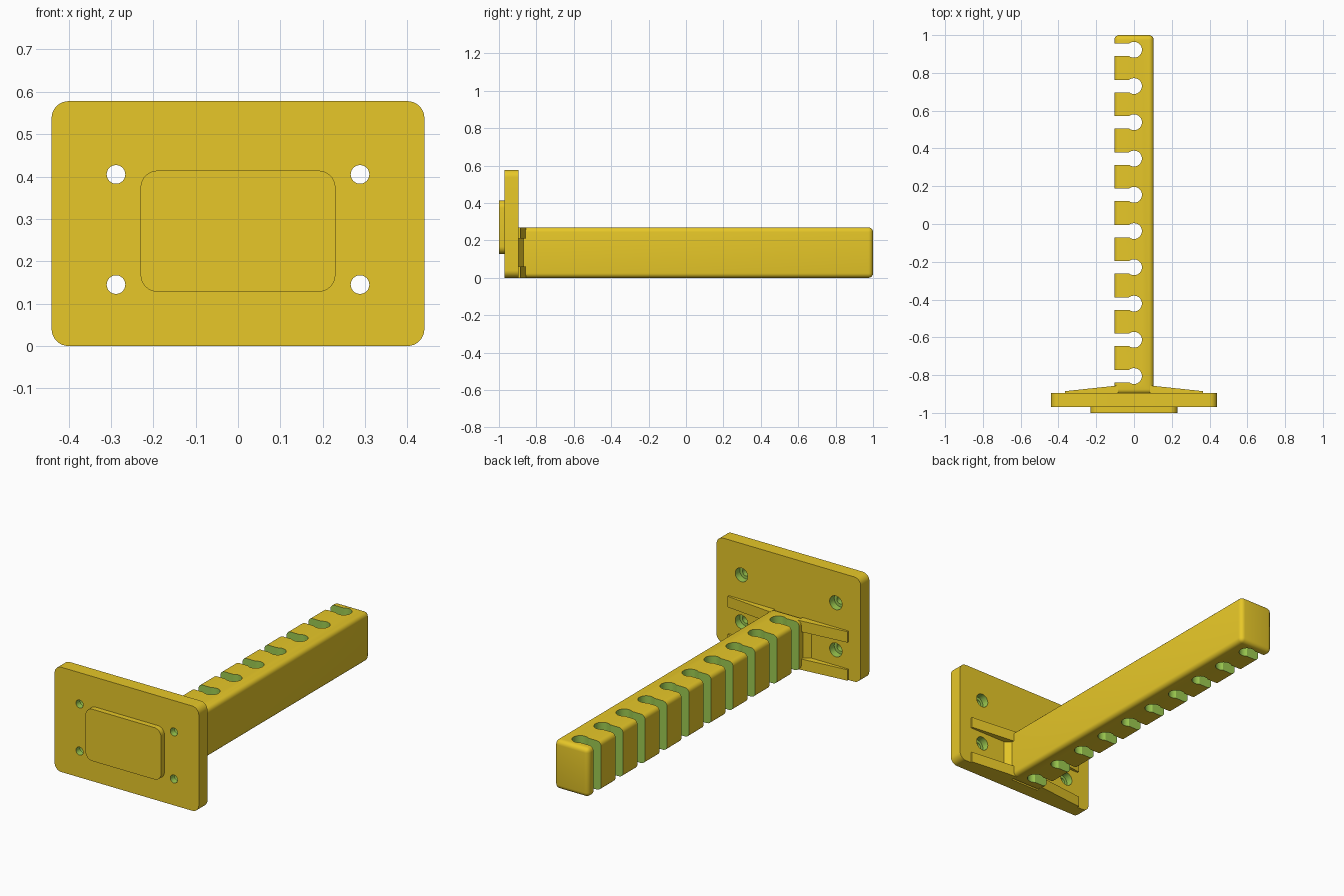
import bpy, bmesh, math
from mathutils import Vector

if "Cube" in bpy.data.objects:
    bpy.data.objects.remove(bpy.data.objects["Cube"])


def material(name, rgb):
    m = bpy.data.materials.new(name)
    lin = [((c / 255 + 0.055) / 1.055) ** 2.4 for c in rgb]
    m.diffuse_color = (*lin, 1)
    m.use_nodes = True
    m.node_tree.nodes["Principled BSDF"].inputs["Base Color"].default_value = m.diffuse_color
    return m


YELLOW = material("golden yellow", (249, 215, 44))
GREEN = material("leaf green", (157, 203, 81))


def prism(name, pts, axis, a, b, mat=0):
    """Extrude a 2D outline along y (points are x, z) or z (points are x, y)."""
    bm = bmesh.new()

    def place(p, d):
        return Vector((p[0], d, p[1])) if axis == "y" else Vector((p[0], p[1], d))
    lo = [bm.verts.new(place(p, a)) for p in pts]
    hi = [bm.verts.new(place(p, b)) for p in pts]
    n = len(pts)
    bm.faces.new(lo)
    bm.faces.new(hi[::-1])
    for i in range(n):
        j = (i + 1) % n
        bm.faces.new((lo[j], lo[i], hi[i], hi[j]))
    bmesh.ops.recalc_face_normals(bm, faces=bm.faces)
    for f in bm.faces:
        f.material_index = mat
    me = bpy.data.meshes.new(name)
    bm.to_mesh(me)
    bm.free()
    me.materials.append(YELLOW)
    me.materials.append(GREEN)
    ob = bpy.data.objects.new(name, me)
    bpy.context.collection.objects.link(ob)
    return ob


def arc(cx, cy, r, a0, a1, n):
    return [(cx + r * math.cos(math.radians(a0 + (a1 - a0) * i / n)),
             cy + r * math.sin(math.radians(a0 + (a1 - a0) * i / n))) for i in range(n + 1)]


def rounded_rect(x0, x1, y0, y1, r, n=8):
    return (arc(x1 - r, y1 - r, r, 0, 90, n) + arc(x0 + r, y1 - r, r, 90, 180, n)
            + arc(x0 + r, y0 + r, r, 180, 270, n) + arc(x1 - r, y0 + r, r, 270, 360, n))


def circle(cx, cy, r, n=32):
    return arc(cx, cy, r, 0, 360, n)[:-1]


def apply_mod(ob, mod):
    bpy.ops.object.select_all(action="DESELECT")
    ob.select_set(True)
    bpy.context.view_layer.objects.active = ob
    bpy.ops.object.modifier_apply(modifier=mod.name)


def cut(ob, cutter):
    cutter.hide_render = True
    mod = ob.modifiers.new("cut", "BOOLEAN")
    mod.operation = "DIFFERENCE"
    mod.solver = "EXACT"
    mod.object = cutter
    apply_mod(ob, mod)
    bpy.data.objects.remove(cutter)


def smooth(ob):
    bpy.ops.object.select_all(action="DESELECT")
    ob.select_set(True)
    bpy.context.view_layer.objects.active = ob
    bpy.ops.object.shade_smooth_by_angle(angle=math.radians(30))


# Mounting plate with four counterbored screw holes
plate = prism("mounting_plate", rounded_rect(-0.44, 0.44, 0, 0.578, 0.04), "y", -0.97, -0.895)
for x in (-0.288, 0.288):
    for z in (0.145, 0.405):
        cut(plate, prism("screw_hole", circle(x, z, 0.022), "y", -1.1, -0.8, 1))
        cut(plate, prism("counterbore", circle(x, z, 0.038), "y", -0.935, -0.8, 1))
smooth(plate)

# Raised pad on the front
smooth(prism("front_pad", rounded_rect(-0.23, 0.23, 0.128, 0.414, 0.04), "y", -1.0, -0.97))

# Long arm with rounded edges
arm = prism("arm", [(-0.104, 0), (0.104, 0), (0.104, 0.27), (-0.104, 0.27)], "y", -0.9, 1.0)
bev = arm.modifiers.new("round", "BEVEL")
bev.width, bev.segments = 0.025, 5
apply_mod(arm, bev)

# Row of keyhole slots open to the left
R, H = 0.042, 0.033
a = 180 - math.degrees(math.asin(H / R))
for i in range(10):
    y = -0.805 + i * 0.1919
    keyhole = arc(0, y, R, -a, a, 24) + [(-0.2, y + H), (-0.2, y - H)]
    cut(arm, prism("slot", keyhole, "z", -0.1, 0.4, 1))
smooth(arm)

# Tapered ribs between arm and plate
for side, s in (("left", -1), ("right", 1)):
    outline = [(s * 0.365, -0.896), (s * 0.365, -0.885), (s * 0.085, -0.855), (s * 0.085, -0.896)]
    prism("lower_rib_" + side, outline, "z", 0.0, 0.06)
    prism("upper_rib_" + side, outline, "z", 0.21, 0.27)
    # Small wedge at the arm root
    prism("root_wedge_" + side,
          [(s * 0.14, -0.896), (s * 0.09, -0.86), (s * 0.09, -0.896)], "z", 0.06, 0.21)
